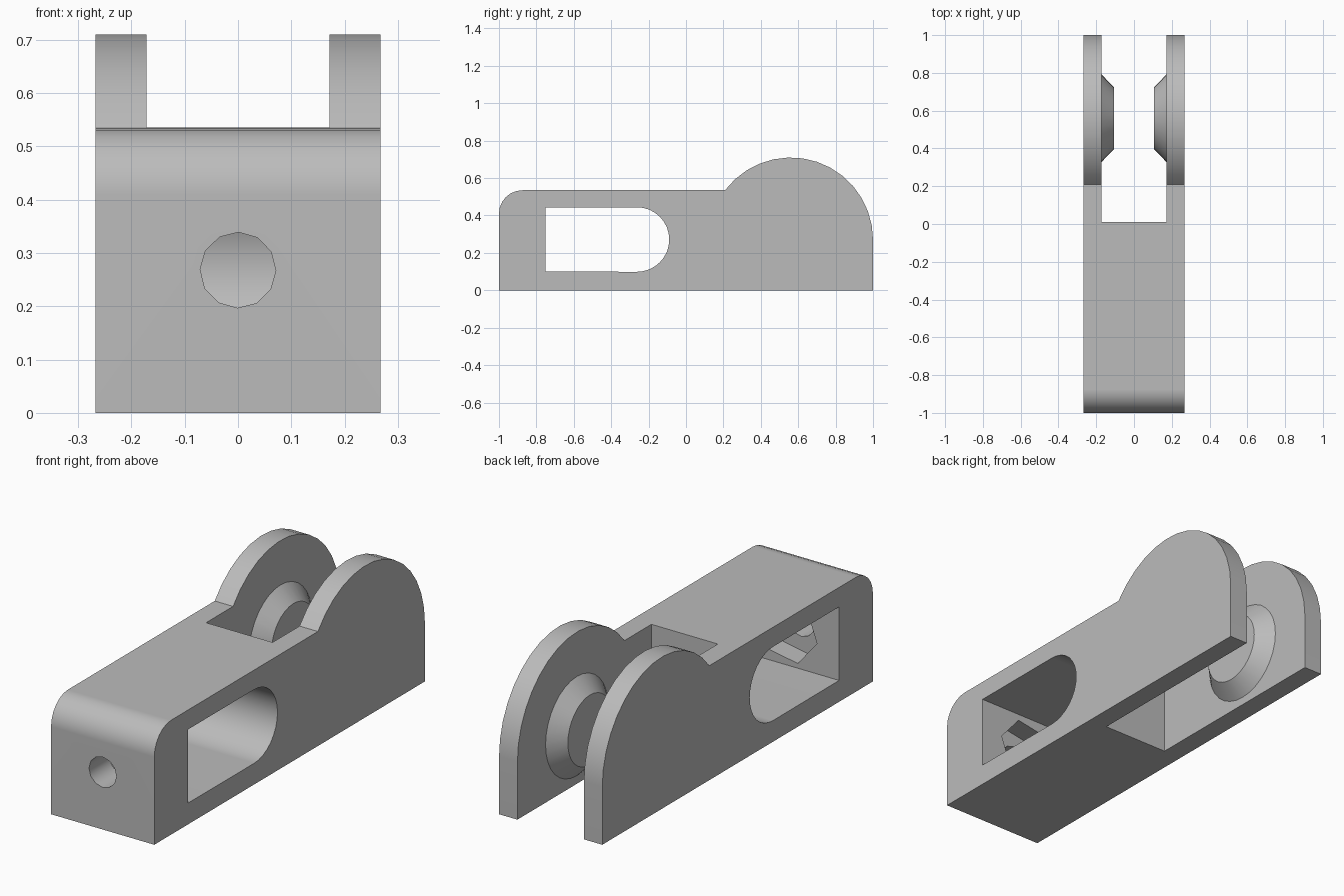
import bpy, bmesh
from math import radians, cos, sin, pi
from mathutils import Matrix

if "Cube" in bpy.data.objects:
    bpy.data.objects.remove(bpy.data.objects["Cube"], do_unlink=True)

HALF_W, TOP, FRONT, BACK = 0.267, 0.535, -1.0, 1.0
SLOT_HALF = 0.172
PIVOT_Y, PIVOT_Z = 0.56, 0.27

grey = bpy.data.materials.new("plain grey")
grey.use_nodes = True
COLOUR = (0.5, 0.5, 0.5, 1)
grey.diffuse_color = COLOUR
grey.node_tree.nodes["Principled BSDF"].inputs["Base Color"].default_value = COLOUR


def add_object(name, bm):
    bmesh.ops.recalc_face_normals(bm, faces=bm.faces)
    mesh = bpy.data.meshes.new(name)
    bm.to_mesh(mesh)
    bm.free()
    mesh.materials.append(grey)
    obj = bpy.data.objects.new(name, mesh)
    bpy.context.collection.objects.link(obj)
    return obj


def arc(cy, cz, r, start, end, steps):
    angles = [radians(start + (end - start) * i / steps) for i in range(steps + 1)]
    return [(cy + r * cos(a), cz + r * sin(a)) for a in angles]


def extrude_side(name, outline, half):
    """Extrude a (y, z) outline from -half to +half along x."""
    bm = bmesh.new()
    face = bm.faces.new([bm.verts.new((-half, y, z)) for y, z in outline])
    grown = bmesh.ops.extrude_face_region(bm, geom=[face])["geom"]
    verts = [g for g in grown if isinstance(g, bmesh.types.BMVert)]
    bmesh.ops.translate(bm, verts=verts, vec=(2 * half, 0, 0))
    return add_object(name, bm)


def cone(name, sides, r1, r2, depth, centre, axis, spin=0):
    """Cone or prism along x or y; r1 is at the low end of the axis."""
    bm = bmesh.new()
    bmesh.ops.create_cone(bm, cap_ends=True, segments=sides,
                          radius1=r1, radius2=r2, depth=depth)
    turn = Matrix.Rotation(pi / 2, 4, 'Y') if axis == 'X' else Matrix.Rotation(-pi / 2, 4, 'X')
    bm.transform(Matrix.Translation(centre) @ turn @ Matrix.Rotation(radians(spin), 4, 'Z'))
    return add_object(name, bm)


def combine(target, tool, operation):
    mod = target.modifiers.new(tool.name, 'BOOLEAN')
    mod.operation, mod.object, mod.solver = operation, tool, 'EXACT'
    bpy.ops.object.select_all(action='DESELECT')
    bpy.context.view_layer.objects.active = target
    target.select_set(True)
    bpy.ops.object.modifier_apply(modifier=mod.name)
    bpy.data.objects.remove(tool, do_unlink=True)


# Body: rounded front corner, straight top, round back ears
CORNER = 0.125
outline = [(FRONT, 0)]
outline += arc(FRONT + CORNER, TOP - CORNER, CORNER, 180, 90, 6)
outline += arc(PIVOT_Y, PIVOT_Z, BACK - PIVOT_Y, 142.9, 0, 14)
outline += [(BACK, 0)]
body = extrude_side("clevis_body", outline, HALF_W)

# Fork slot between the ears
slot = extrude_side("fork_slot", [(0.01, -1), (2, -1), (2, 2), (0.01, 2)], SLOT_HALF)
combine(body, slot, 'DIFFERENCE')

# Window through the sides, rounded at its back end
window = [(-0.75, 0.10)] + arc(-0.262, 0.2715, 0.1725, -90, 90, 16) + [(-0.75, 0.444)]
combine(body, extrude_side("side_window", window, 1), 'DIFFERENCE')

# Tapered bosses on the inner ear faces, rooted inside the ears
for side in (-1, 1):
    radii = (0.163, 0.261) if side > 0 else (0.261, 0.163)
    boss = cone("pivot_boss", 32, *radii, 0.095, (side * 0.1525, PIVOT_Y, PIVOT_Z), 'X')
    combine(body, boss, 'UNION')

# Pivot pin hole
combine(body, cone("pin_hole", 32, 0.134, 0.134, 2, (0, PIVOT_Y, PIVOT_Z), 'X'), 'DIFFERENCE')

# Rod bore in the front and the hexagonal nut pocket behind it
bore = cone("rod_bore", 12, 0.071, 0.071, 0.6, (0, -0.95, 0.268), 'Y', 1)
combine(body, bore, 'DIFFERENCE')
pocket = cone("nut_pocket", 6, 0.155, 0.155, 0.2, (0, -0.75, 0.268), 'Y', 20)
combine(body, pocket, 'DIFFERENCE')

# Smooth the curves, keep the corners sharp
bpy.ops.object.shade_smooth_by_angle(angle=radians(35))
weighted = body.modifiers.new("flat_faces", 'WEIGHTED_NORMAL')
weighted.keep_sharp = True
